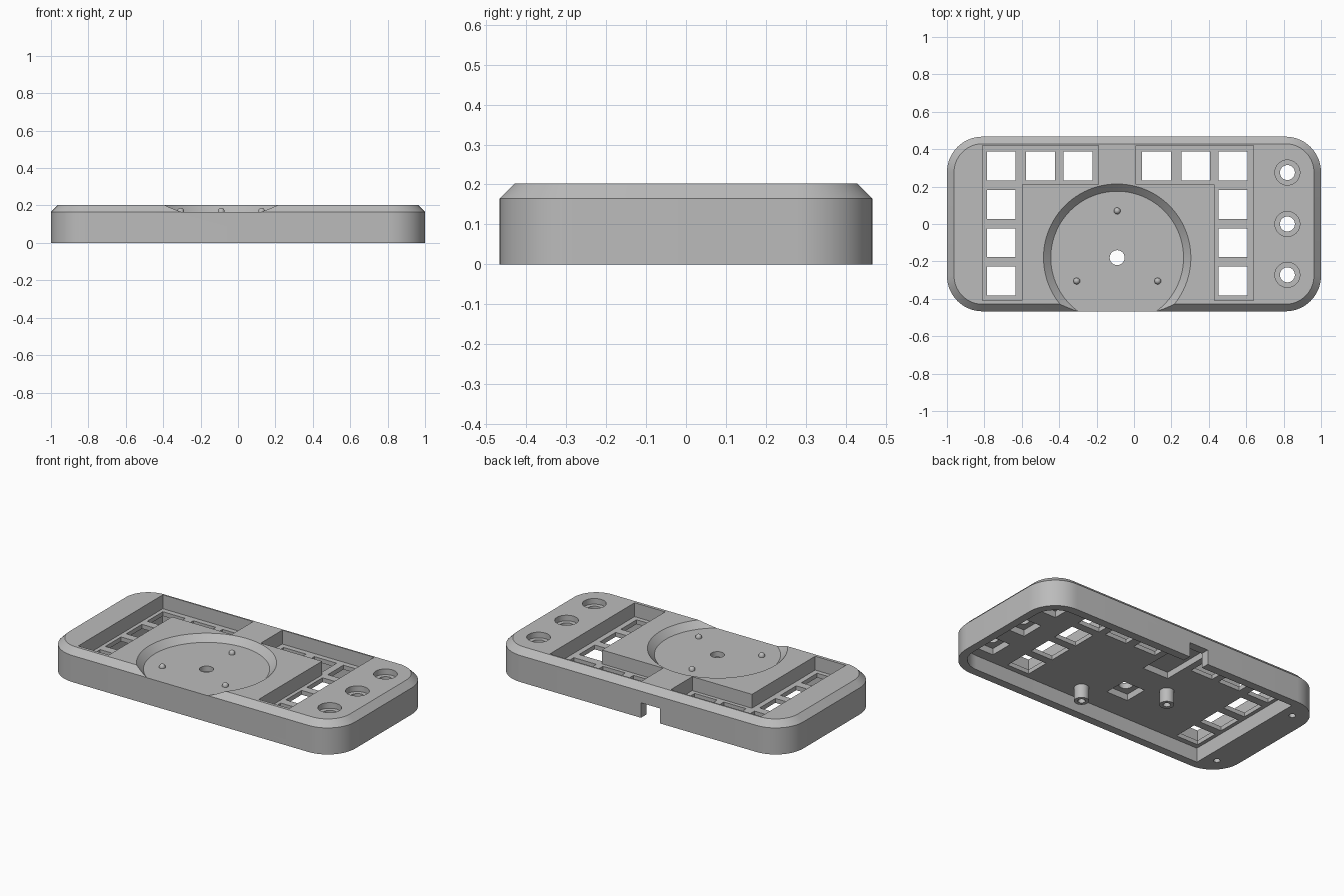
import bpy, bmesh, math
from mathutils import Vector

cube = bpy.data.objects.get("Cube")
if cube:
    bpy.data.objects.remove(cube, do_unlink=True)

grey = bpy.data.materials.new("matte_grey")
grey.use_nodes = True
grey.diffuse_color = (0.5, 0.5, 0.5, 1)
grey.node_tree.nodes["Principled BSDF"].inputs["Base Color"].default_value = (0.5, 0.5, 0.5, 1)


def loft(name, sections):
    """Closed solid through (outline, z) sections of equal point count."""
    bm = bmesh.new()
    rings = [[bm.verts.new((x, y, z)) for x, y in pts] for pts, z in sections]
    for low, high in zip(rings, rings[1:]):
        n = len(low)
        for i in range(n):
            j = (i + 1) % n
            bm.faces.new((low[i], low[j], high[j], high[i]))
    bm.faces.new(rings[0][::-1])
    bm.faces.new(rings[-1])
    bmesh.ops.recalc_face_normals(bm, faces=bm.faces)
    mesh = bpy.data.meshes.new(name)
    bm.to_mesh(mesh)
    bm.free()
    mesh.materials.append(grey)
    obj = bpy.data.objects.new(name, mesh)
    bpy.context.collection.objects.link(obj)
    return obj


def circle(x, y, r, n=32):
    return [(x + r * math.cos(2 * math.pi * i / n), y + r * math.sin(2 * math.pi * i / n))
            for i in range(n)]


def rect(x0, x1, y0, y1):
    return [(x0, y0), (x1, y0), (x1, y1), (x0, y1)]


def round_rect(x0, x1, y0, y1, left_r, right_r, n=14):
    """Rectangle with separate corner radii for its two ends; zero keeps a corner square."""
    corners = [(x1, y1, -1, -1, right_r), (x0, y1, 1, -1, left_r),
               (x0, y0, 1, 1, left_r), (x1, y0, -1, 1, right_r)]
    pts = []
    for k, (x, y, sx, sy, r) in enumerate(corners):
        for i in range(n + 1 if r else 1):
            a = math.pi / 2 * (k + i / n)
            pts.append((x + sx * r + r * math.cos(a), y + sy * r + r * math.sin(a)))
    return pts


def cut(target, *sections):
    cutter = loft("cutter", sections)
    cutter.hide_render = True
    mod = target.modifiers.new("cut", "BOOLEAN")
    mod.operation = "DIFFERENCE"
    mod.solver = "EXACT"
    mod.object = cutter
    bpy.context.view_layer.objects.active = target
    bpy.ops.object.modifier_apply(modifier=mod.name)
    bpy.data.objects.remove(cutter, do_unlink=True)


def smooth(obj):
    bpy.ops.object.select_all(action="DESELECT")
    obj.select_set(True)
    bpy.context.view_layer.objects.active = obj
    bpy.ops.object.shade_smooth_by_angle(angle=math.radians(30))


TOP, EDGE, CEILING, FLOOR = 0.203, 0.165, 0.09, 0.117
W, D = 1.0, 0.467
CX, CY = -0.09, -0.18  # dish centre

# Case with rounded corners and a bevelled top edge
outer = round_rect(-W, W, -D, D, 0.19, 0.19)
inner = round_rect(-W + 0.038, W - 0.038, -D + 0.038, D - 0.038, 0.152, 0.152)
case = loft("case", [(outer, 0), (outer, EDGE), (inner, TOP)])

# Hollow underside, square at the screw block end
hollow = round_rect(-0.81, 0.95, -0.415, 0.415, 0, 0.14)
cut(case, (hollow, -0.1), (hollow, CEILING))

# L-shaped key wells
left_well = [(-0.81, -0.41), (-0.6, -0.41), (-0.6, 0.21), (-0.19, 0.21), (-0.19, 0.42), (-0.81, 0.42)]
right_well = [(0.64, -0.41), (0.64, 0.42), (0.01, 0.42), (0.01, 0.21), (0.43, 0.21), (0.43, -0.41)]
for well in (left_well, right_well):
    cut(case, (well, FLOOR), (well, 0.3))

# Square key openings
keys = [(x, 0.31) for x in (-0.71, -0.5, -0.3, 0.12, 0.33, 0.53)]
keys += [(x, y) for x in (-0.71, 0.53) for y in (0.105, -0.1, -0.305)]
for x, y in keys:
    hole = rect(x - 0.077, x + 0.077, y - 0.077, y + 0.077)
    cut(case, (hole, 0.04), (hole, 0.16))

# Round dish running out through the front edge
cut(case, (circle(CX, CY, 0.355, 96), EDGE - 0.001), (circle(CX, CY, 0.441, 96), EDGE + 0.085))

# Shaft holes with square pockets below; the end three are counterbored above
knobs = [(0.82, y) for y in (-0.272, 0, 0.275)]
for x, y in knobs + [(CX, CY)]:
    pocket = rect(x - 0.075, x + 0.075, y - 0.075, y + 0.075)
    cut(case, (pocket, 0.03), (pocket, 0.13))
    cut(case, (circle(x, y, 0.04), 0.05), (circle(x, y, 0.04), 0.3))
for x, y in knobs:
    cut(case, (circle(x, y, 0.067), EDGE + 0.003), (circle(x, y, 0.067), 0.3))

# Cable notch in the back wall and the pocket behind it
notch = rect(-0.15, -0.018, 0.38, 0.6)
cut(case, (notch, -0.1), (notch, 0.093))
pocket = rect(-0.18, 0.0, 0.08, 0.414)
cut(case, (pocket, 0.05), (pocket, 0.13))

# Screw holes in the solid end
for y in (-0.33, 0.33):
    cut(case, (circle(-0.885, y, 0.019), -0.1), (circle(-0.885, y, 0.019), 0.1))
smooth(case)

# Hollow standoffs under the top
for i, (x, y) in enumerate([(0.125, -0.31), (-0.27, -0.035)]):
    post = loft("standoff_%d" % (i + 1), [(circle(x, y, 0.042), 0.003), (circle(x, y, 0.042), CEILING + 0.005)])
    cut(post, (circle(x, y, 0.021), -0.1), (circle(x, y, 0.021), 0.08))
    smooth(post)

# Domed pegs in the dish
for i in range(3):
    a = math.radians(90 + 120 * i)
    x, y = CX + 0.25 * math.cos(a), CY + 0.25 * math.sin(a)
    dome = [(circle(x, y, 0.018, 16), EDGE - 0.005)]
    for t in (0, 25, 50, 75):
        r = 0.018 * math.cos(math.radians(t))
        dome.append((circle(x, y, r, 16), EDGE + 0.004 + 0.018 * math.sin(math.radians(t))))
    smooth(loft("dish_peg_%d" % (i + 1), dome))
